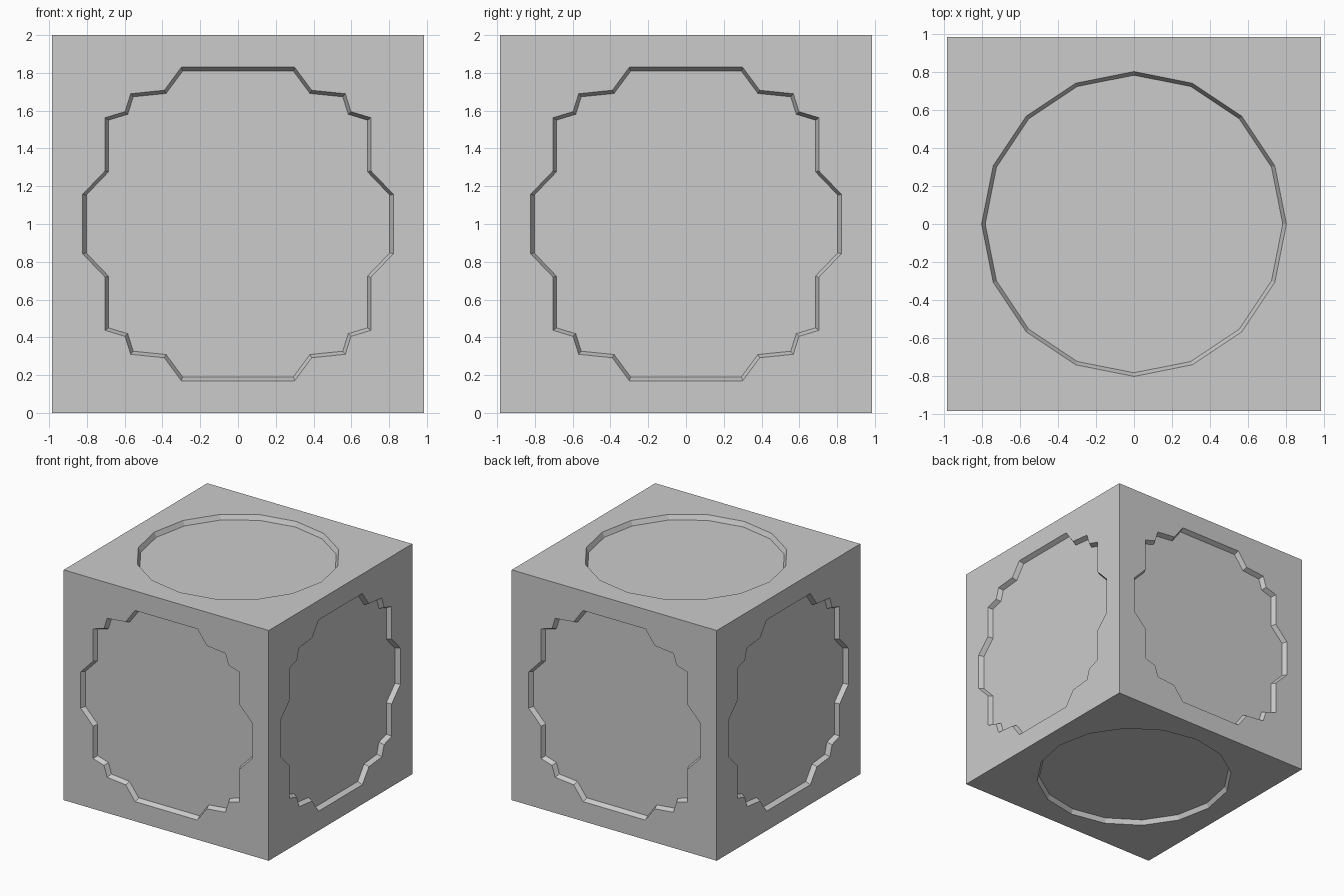
import bpy, bmesh
from math import sin, cos, pi, radians
from mathutils import Matrix, Vector

if "Cube" in bpy.data.objects:
    bpy.data.objects.remove(bpy.data.objects["Cube"])

HALF = 0.985      # half width of the block
HEIGHT = 2.0
DEPTH = 0.04      # depth of the recessed panels
TAPER = 0.976     # floor outline relative to the rim

# Stepped outline of the side panels: one quarter, mirrored to a full loop
q = [(0.30, 0.83), (0.39, 0.708), (0.568, 0.69), (0.598, 0.595),
     (0.703, 0.563), (0.703, 0.282), (0.823, 0.157)]
stepped = (q + [(x, -y) for x, y in reversed(q)]
           + [(-x, -y) for x, y in q] + [(-x, y) for x, y in reversed(q)])

# 16-sided outline of the top and bottom panels
round16 = [(0.804 * cos(i * pi / 8), 0.804 * sin(i * pi / 8)) for i in range(16)]


def add_side(bm, rot, dist, half_v, outline):
    """One block side: flat frame, sloped recess wall and sunken floor."""
    def ring(points, w):
        return [bm.verts.new(rot @ Vector((u, v, w))) for u, v in points]

    def loop_edges(vs):
        return [bm.edges.new((vs[i - 1], vs[i])) for i in range(len(vs))]

    border = ring([(-HALF, -half_v), (HALF, -half_v), (HALF, half_v), (-HALF, half_v)], dist)
    rim = ring(outline, dist)
    floor = ring([(u * TAPER, v * TAPER) for u, v in outline], dist - DEPTH)
    normal = rot @ Vector((0, 0, 1))
    bmesh.ops.triangle_fill(bm, edges=loop_edges(border) + loop_edges(rim),
                            use_beauty=True, normal=normal)
    for i in range(len(rim)):
        bm.faces.new((rim[i - 1], rim[i], floor[i], floor[i - 1]))
    bm.faces.new(floor)


bm = bmesh.new()
# Four upright sides
for k in range(4):
    rot = Matrix.Rotation(k * pi / 2, 3, 'Z') @ Matrix.Rotation(pi / 2, 3, 'X')
    add_side(bm, rot, HALF, HEIGHT / 2, stepped)
# Top and bottom
for a in (0, 180):
    add_side(bm, Matrix.Rotation(radians(a), 3, 'X'), HEIGHT / 2, HALF, round16)

bmesh.ops.remove_doubles(bm, verts=bm.verts, dist=1e-4)
bmesh.ops.recalc_face_normals(bm, faces=bm.faces)
bmesh.ops.translate(bm, verts=bm.verts, vec=(0, 0, HEIGHT / 2))

mesh = bpy.data.meshes.new("panelled_block")
bm.to_mesh(mesh)
bm.free()
bpy.context.collection.objects.link(bpy.data.objects.new("panelled_block", mesh))
